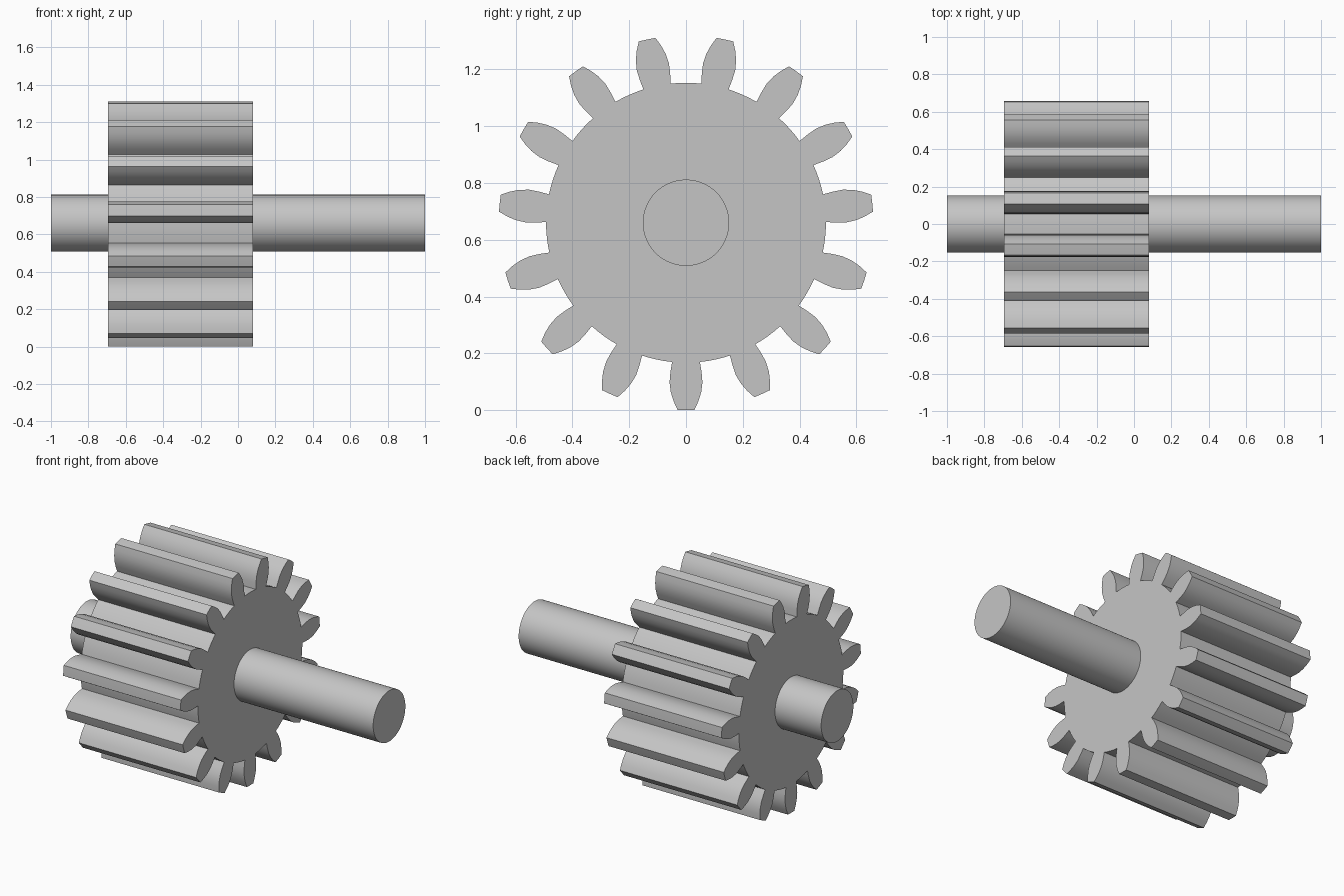
import bpy
import bmesh
from math import asin, cos, sin, pi, radians
from mathutils import Matrix

cube = bpy.data.objects.get("Cube")
if cube:
    bpy.data.objects.remove(cube, do_unlink=True)

TEETH = 15
AXIS_Z = 0.66
GEAR_X = (-0.695, 0.08)
SHAFT_RADIUS = 0.152
# One tooth flank from root to tip: radius, half thickness
FLANK = [(0.493, 0.049), (0.53, 0.055), (0.565, 0.058),
         (0.60, 0.0535), (0.63, 0.044), (0.66, 0.030)]

steel = bpy.data.materials.new("grey steel")
steel.use_nodes = True
grey = (0.56, 0.56, 0.56, 1)
steel.diffuse_color = grey
steel.node_tree.nodes["Principled BSDF"].inputs["Base Color"].default_value = grey


def finish(bm, name):
    """Turn a bmesh into a shaded object with sharp edges kept."""
    bmesh.ops.recalc_face_normals(bm, faces=bm.faces)
    mesh = bpy.data.meshes.new(name)
    bm.to_mesh(mesh)
    bm.free()
    mesh.materials.append(steel)
    obj = bpy.data.objects.new(name, mesh)
    bpy.context.collection.objects.link(obj)
    bpy.ops.object.select_all(action="DESELECT")
    obj.select_set(True)
    bpy.context.view_layer.objects.active = obj
    bpy.ops.object.shade_smooth_by_angle(angle=radians(25))
    return obj


# Gear outline: mirrored flanks, a tip midpoint and root arc points per tooth
pitch = 2 * pi / TEETH
half_tooth = [(r, asin(w / r)) for r, w in FLANK]
tooth = [(r, -a) for r, a in half_tooth]
tooth.append((FLANK[-1][0], 0))
tooth += half_tooth[::-1]
root_r, root_a = half_tooth[0]
for i in range(1, 4):
    tooth.append((root_r, root_a + (pitch - 2 * root_a) * i / 4))

# Spur gear: outline extruded along the shaft axis
bm = bmesh.new()
outline = []
for t in range(TEETH):
    for r, a in tooth:
        angle = -pi / 2 + t * pitch + a
        outline.append(bm.verts.new((GEAR_X[0], r * cos(angle), AXIS_Z + r * sin(angle))))
cap = bm.faces.new(outline)
extruded = bmesh.ops.extrude_face_region(bm, geom=[cap], use_keep_orig=True)
moved = [v for v in extruded["geom"] if isinstance(v, bmesh.types.BMVert)]
bmesh.ops.translate(bm, verts=moved, vec=(GEAR_X[1] - GEAR_X[0], 0, 0))
finish(bm, "spur_gear")

# Shaft: one cylinder through the gear
bm = bmesh.new()
place = Matrix.Translation((0, 0, AXIS_Z)) @ Matrix.Rotation(pi / 2, 4, "Y")
bmesh.ops.create_cone(bm, cap_ends=True, segments=64, radius1=SHAFT_RADIUS,
                      radius2=SHAFT_RADIUS, depth=2, matrix=place)
finish(bm, "shaft")
